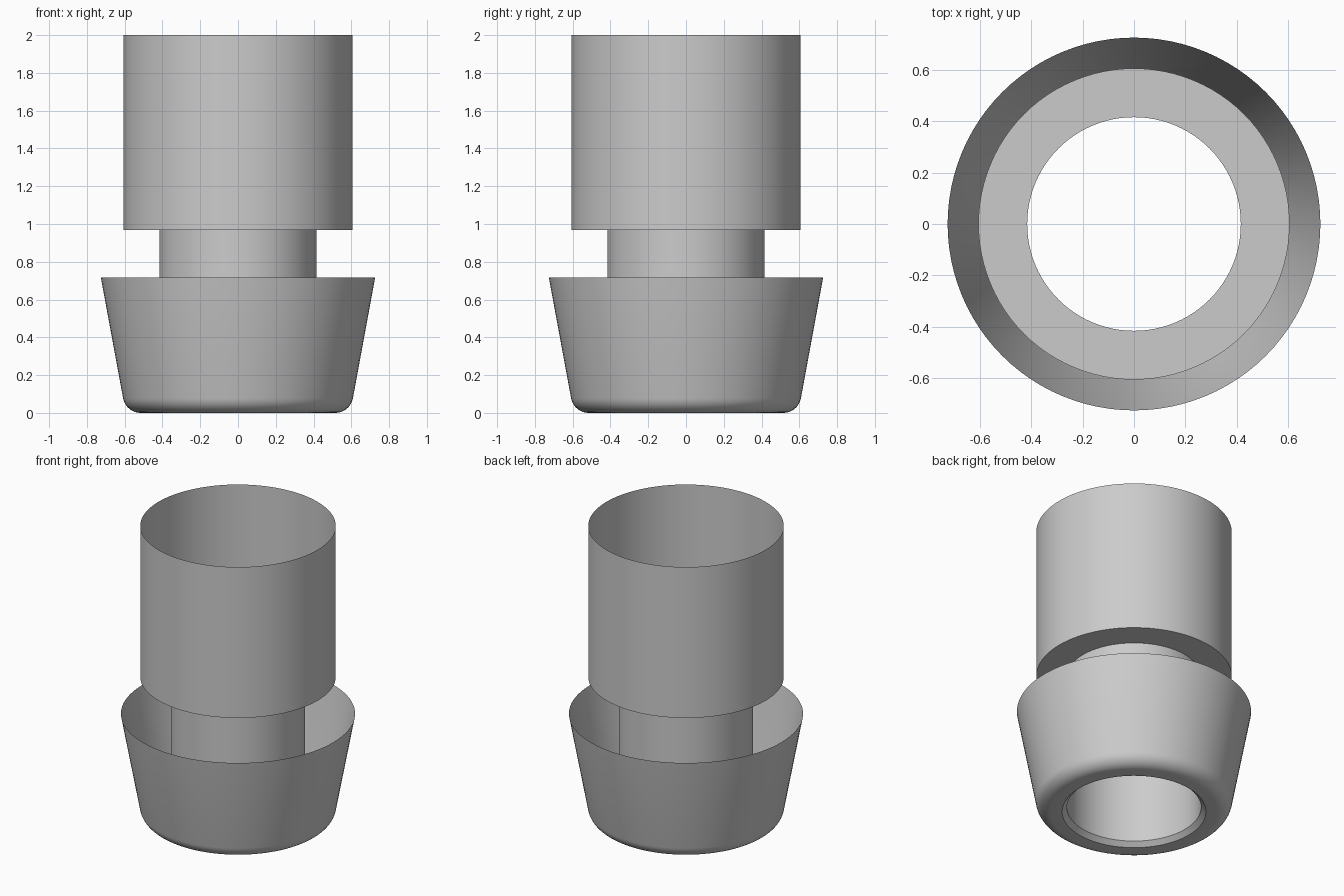
import bpy
import bmesh
import math
from mathutils import Vector

SEGMENTS = 96

cube = bpy.data.objects.get("Cube")
if cube:
    bpy.data.objects.remove(cube, do_unlink=True)

grey = bpy.data.materials.new("plain_grey")
grey.use_nodes = True
colour = (0.6, 0.6, 0.6, 1)
grey.diffuse_color = colour
grey.node_tree.nodes["Principled BSDF"].inputs["Base Color"].default_value = colour


def lathe(name, profile):
    """Spin a (radius, height) profile around z into a thin open shell."""
    bm = bmesh.new()
    verts = [bm.verts.new((r, 0, z)) for r, z in profile]
    edges = [bm.edges.new(pair) for pair in zip(verts, verts[1:])]
    bmesh.ops.spin(bm, geom=verts + edges, cent=(0, 0, 0), axis=(0, 0, 1),
                   angle=math.tau, steps=SEGMENTS, use_merge=True)
    bmesh.ops.remove_doubles(bm, verts=bm.verts, dist=0.0001)
    bmesh.ops.recalc_face_normals(bm, faces=bm.faces)
    # Outer walls must face away from the axis
    wall = max(bm.faces, key=lambda f: f.calc_area())
    mid = wall.calc_center_median()
    if wall.normal.dot(Vector((mid.x, mid.y, 0))) < 0:
        bmesh.ops.reverse_faces(bm, faces=bm.faces)
    mesh = bpy.data.meshes.new(name)
    bm.to_mesh(mesh)
    bm.free()
    mesh.materials.append(grey)
    obj = bpy.data.objects.new(name, mesh)
    bpy.context.collection.objects.link(obj)
    bpy.ops.object.select_all(action="DESELECT")
    obj.select_set(True)
    bpy.context.view_layer.objects.active = obj
    bpy.ops.object.shade_smooth_by_angle(angle=math.radians(30))
    return obj


def rounded_corner(radius, centre_r, start, end, steps=8):
    """Arc points of a fillet that rests on the ground."""
    angles = [math.radians(start + (end - start) * i / steps) for i in range(steps + 1)]
    return [(centre_r + radius * math.cos(a), radius + radius * math.sin(a)) for a in angles]


NECK_R, BARREL_R, STEP_Z = 0.416, 0.606, 0.968

# Upper open barrel with the flat shoulder below it
lathe("barrel", [(BARREL_R, 2), (BARREL_R, STEP_Z), (NECK_R, STEP_Z)])

# Narrow inner tube running down to the bottom opening
lathe("neck", [(NECK_R, STEP_Z), (NECK_R, 0.03)])

# Flared cup with a rounded foot and a chamfered bottom opening
foot = rounded_corner(0.095, 0.515, -10.7, -90)
lathe("flared_cup", [(0.726, 0.716)] + foot + [(0.446, 0), (NECK_R, 0.03)])
